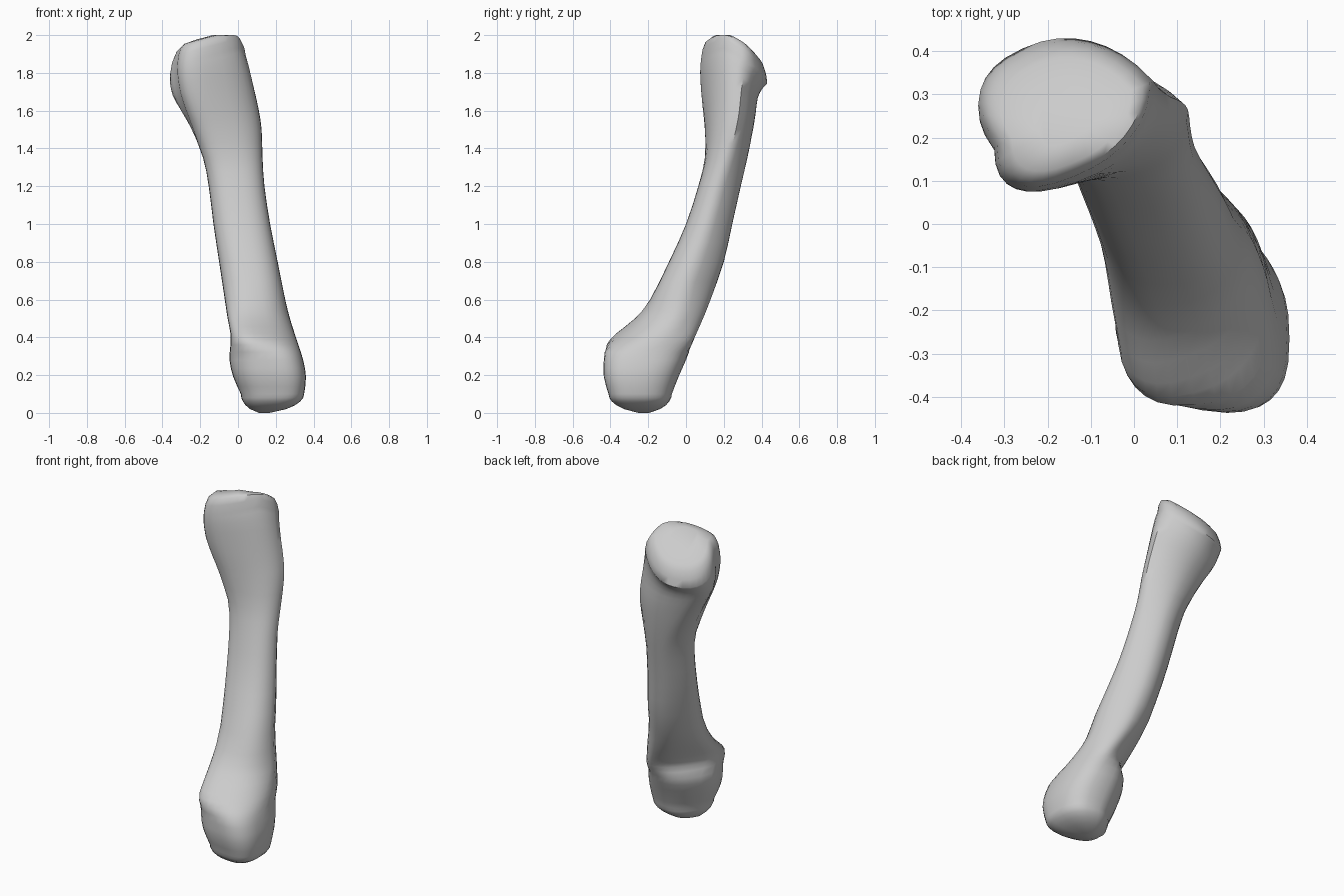
import bpy, bmesh, math

cube = bpy.data.objects.get("Cube")
if cube:
    bpy.data.objects.remove(cube, do_unlink=True)

SIDES = 32
BASE_MIDDLE = (0.13, -0.22)
HEAD_MIDDLE = (-0.16, 0.25)

# Extent of the bone along its length: height, left, right, front, back
EXTENTS = [
    (.1, .015, .35, -.41, -.075),
    (.19, -.025, .36, -.435, -.04),
    (.28, -.045, .345, -.435, 0),
    (.36, -.04, .32, -.42, .03),
    (.42, -.04, .3, -.37, .055),
    (.5, -.055, .275, -.27, .09),
    (.6, -.07, .25, -.19, .13),
    (.8, -.1, .21, -.09, .2),
    (1, -.13, .17, 0, .245),
    (1.2, -.155, .14, .065, .29),
    (1.35, -.185, .13, .1, .325),
    (1.5, -.245, .125, .1, .355),
    (1.6, -.3, .11, .09, .37),
    (1.7, -.345, .085, .08, .38),
    (1.8, -.36, .06, .075, .405),
    (1.86, -.36, .045, .08, .43),
]


def ramp(value, start, end):
    """Ease from zero at start to one at end."""
    t = min(max((value - start) / (end - start), 0), 1)
    return t * t * (3 - 2 * t)


def signed_power(value, power):
    return math.copysign(abs(value) ** power, value)


def fit(values, low, high):
    """Spread a list of numbers from low to high."""
    small, large = min(values), max(values)
    return [low + (v - small) * (high - low) / (large - small) for v in values]


def shrunk(extent, middle, scale, height):
    """Copy an extent at another height, drawn in towards a middle point."""
    left, right, front, back = extent[1:]
    sideways = [middle[0] + (x - middle[0]) * scale for x in (left, right)]
    lengthways = [middle[1] + (y - middle[1]) * scale for y in (front, back)]
    return (height, *sideways, *lengthways)


def refined(extents):
    """Add a smoothly curved extent halfway between each pair."""
    padded = [extents[0], *extents, extents[-1]]
    result = []
    for a, b, c, d in zip(padded, padded[1:], padded[2:], padded[3:]):
        middle = [(9 * (q + r) - p - s) / 16 for p, q, r, s in zip(a, b, c, d)]
        result += [b, middle]
    return result + [extents[-1]]


def section_points(z, left, right, front, back):
    """Rounded section with a ridge behind, skewed towards both ends."""
    head = ramp(z, 1.15, 1.75)
    foot = 1 - ramp(z, 0.25, 0.55)
    knuckle = ramp(z, 0.3, 0.42) * (1 - ramp(z, 0.45, 0.7))
    shear = 0.5 * head - 0.15 * foot + 0.35 * knuckle
    pinch = 0.4 - 0.3 * head - 0.15 * foot
    shift = 0.25 * foot - 0.65 * head
    power = 0.85 - 0.1 * foot
    across, along = [], []
    for i in range(SIDES):
        angle = math.tau * i / SIDES
        u = signed_power(math.cos(angle), power)
        v = signed_power(math.sin(angle), power)
        rear = max(v, 0)
        across.append(u * (1 - pinch * rear) + shift * rear)
        along.append(v + shear * u)
    points = []
    for x, y in zip(fit(across, left, right), fit(along, front, back)):
        # The joint face falls towards the back and the right
        slope = 0.27 * (x - HEAD_MIDDLE[0])
        slope -= 0.65 * max(y - HEAD_MIDDLE[1], -0.05)
        points.append((x, y, min(z + ramp(z, 1.55, 1.9) * slope, 2)))
    return points


# Domed base, shaft, and sloping head cap
bottom, top = EXTENTS[0], EXTENTS[-1]
base = []
for step in range(5, 0, -1):
    t = step / 5
    scale = (1 - 0.95 * t * t) ** 0.6
    base.append(shrunk(bottom, BASE_MIDDLE, scale, bottom[0] * (1 - t)))
cap = [shrunk(top, HEAD_MIDDLE, scale, top[0] + rise)
       for rise, scale in ((.045, .96), (.08, .88), (.095, .75), (.1, .4))]

# Bone surface lofted through the sections
bm = bmesh.new()
rings = [[bm.verts.new(p) for p in section_points(*extent)]
         for extent in base + refined(EXTENTS) + cap]
for lower, upper in zip(rings, rings[1:]):
    for i in range(SIDES):
        j = (i + 1) % SIDES
        bm.faces.new((lower[i], lower[j], upper[j], upper[i]))
bm.faces.new(rings[0][::-1])
bm.faces.new(rings[-1])
bmesh.ops.recalc_face_normals(bm, faces=bm.faces)

mesh = bpy.data.meshes.new("long_bone")
bm.to_mesh(mesh)
bm.free()
bone = bpy.data.objects.new("long_bone", mesh)
bpy.context.collection.objects.link(bone)

# Plain grey material
grey = bpy.data.materials.new("bone_grey")
grey.use_nodes = True
colour = (0.6, 0.6, 0.6, 1)
grey.diffuse_color = colour
grey.node_tree.nodes["Principled BSDF"].inputs["Base Color"].default_value = colour
mesh.materials.append(grey)

bpy.ops.object.select_all(action="DESELECT")
bone.select_set(True)
bpy.context.view_layer.objects.active = bone
bpy.ops.object.shade_smooth_by_angle(angle=math.radians(50))
